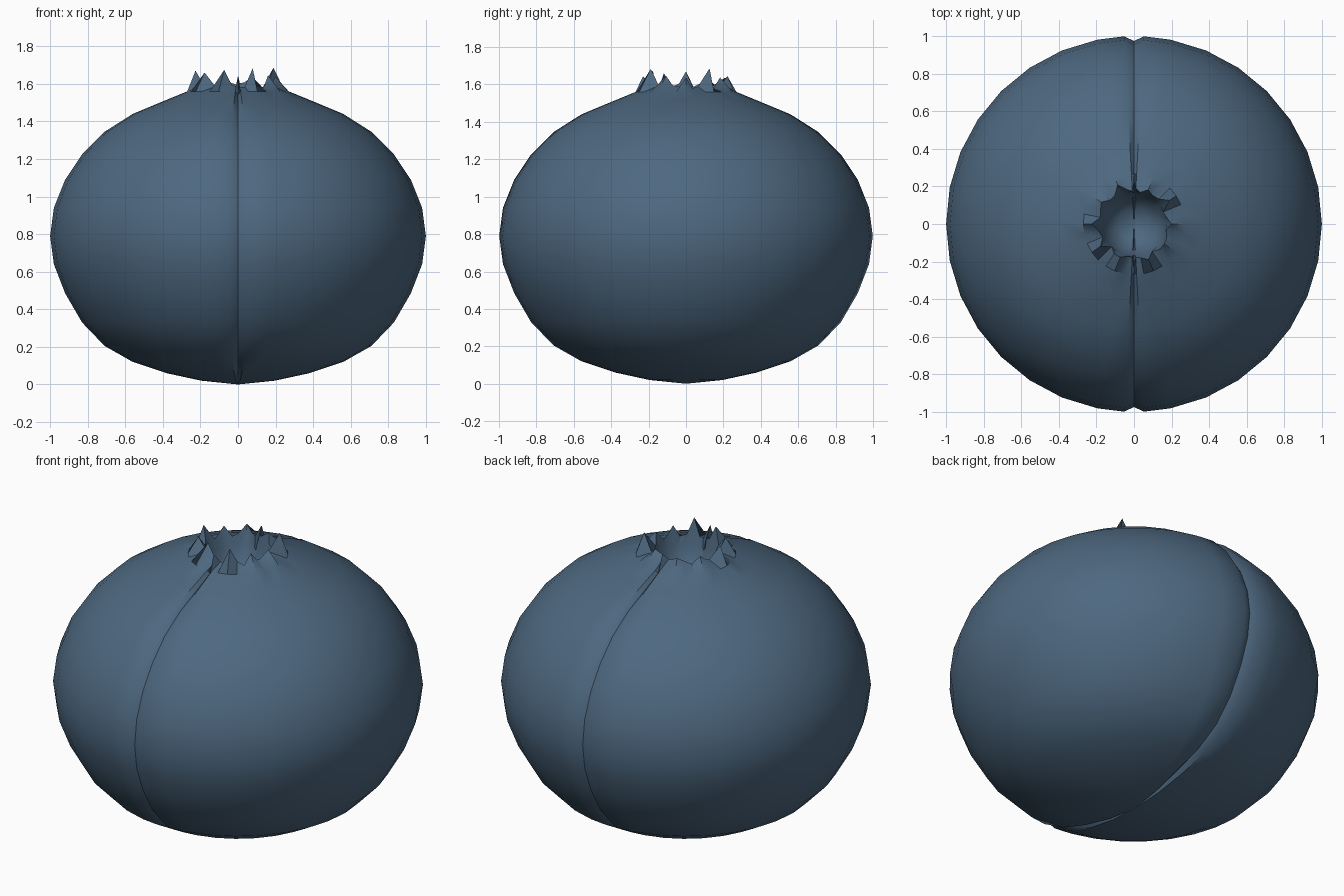
import bpy, bmesh, math, random
from mathutils import Vector

if "Cube" in bpy.data.objects:
    bpy.data.objects.remove(bpy.data.objects["Cube"])

random.seed(4)

skin = bpy.data.materials.new("slate blue skin")
skin.diffuse_color = (0.075, 0.138, 0.215, 1)
skin.use_nodes = True
skin.node_tree.nodes["Principled BSDF"].inputs["Base Color"].default_value = skin.diffuse_color

# Outer profile (radius, height) from bottom to just below the crown
PROFILE = [(0.195, 0.02), (0.38, 0.06), (0.56, 0.12), (0.71, 0.205), (0.83, 0.33),
           (0.92, 0.485), (0.98, 0.64), (1.0, 0.79), (0.98, 0.94), (0.92, 1.09),
           (0.83, 1.225), (0.71, 1.345), (0.56, 1.44), (0.38, 1.515), (0.27, 1.56)]
# Shallow cup inside the crown
CUP = [(0.17, 1.53), (0.14, 1.44), (0.08, 1.38)]
CENTRE = Vector((0, 0, 0.8))

# Columns: 32 even steps plus a narrow pair beside each seam (front and back)
angles = [i * 11.25 for i in range(32)] + [87, 93, 267, 273]
angles.sort()
n = len(angles)

bm = bmesh.new()


def is_seam(a):
    return a in (90.0, 270.0)


def ring(r, z, groove=0.0):
    verts = []
    for a in angles:
        t = math.radians(a)
        p = Vector((r * math.cos(t), r * math.sin(t), z))
        if is_seam(a):
            p = CENTRE + (p - CENTRE) * (1 - groove)
        verts.append(bm.verts.new(p))
    return verts


def jagged_rim():
    """Torn calyx edge: uneven points leaning in and out."""
    verts = []
    for i, a in enumerate(angles):
        t = math.radians(a)
        peak = i % 3 == 0
        r = random.uniform(0.19, 0.23) if peak else random.uniform(0.165, 0.195)
        z = random.uniform(1.63, 1.70) if peak else random.uniform(1.575, 1.61)
        verts.append(bm.verts.new((r * math.cos(t), r * math.sin(t), z)))
    return verts


rings = [ring(r, z, 0.026) for r, z in PROFILE]
rings.append(jagged_rim())
rings += [ring(r, z, 0.02) for r, z in CUP]

# Skin between rings, then close the two poles
for lo, hi in zip(rings, rings[1:]):
    for i in range(n):
        j = (i + 1) % n
        bm.faces.new((lo[i], lo[j], hi[j], hi[i]))
bottom = bm.verts.new((0, 0, 0))
cup_floor = bm.verts.new((0, 0, 1.36))
for i in range(n):
    j = (i + 1) % n
    bm.faces.new((bottom, rings[0][j], rings[0][i]))
    bm.faces.new((cup_floor, rings[-1][i], rings[-1][j]))

bmesh.ops.recalc_face_normals(bm, faces=bm.faces)
mesh = bpy.data.meshes.new("berry_body")
bm.to_mesh(mesh)
bm.free()
mesh.materials.append(skin)
berry = bpy.data.objects.new("berry_body", mesh)
bpy.context.collection.objects.link(berry)

# Smooth skin, crisp seam and torn rim
bpy.context.view_layer.objects.active = berry
berry.select_set(True)
bpy.ops.object.shade_smooth_by_angle(angle=math.radians(40))
